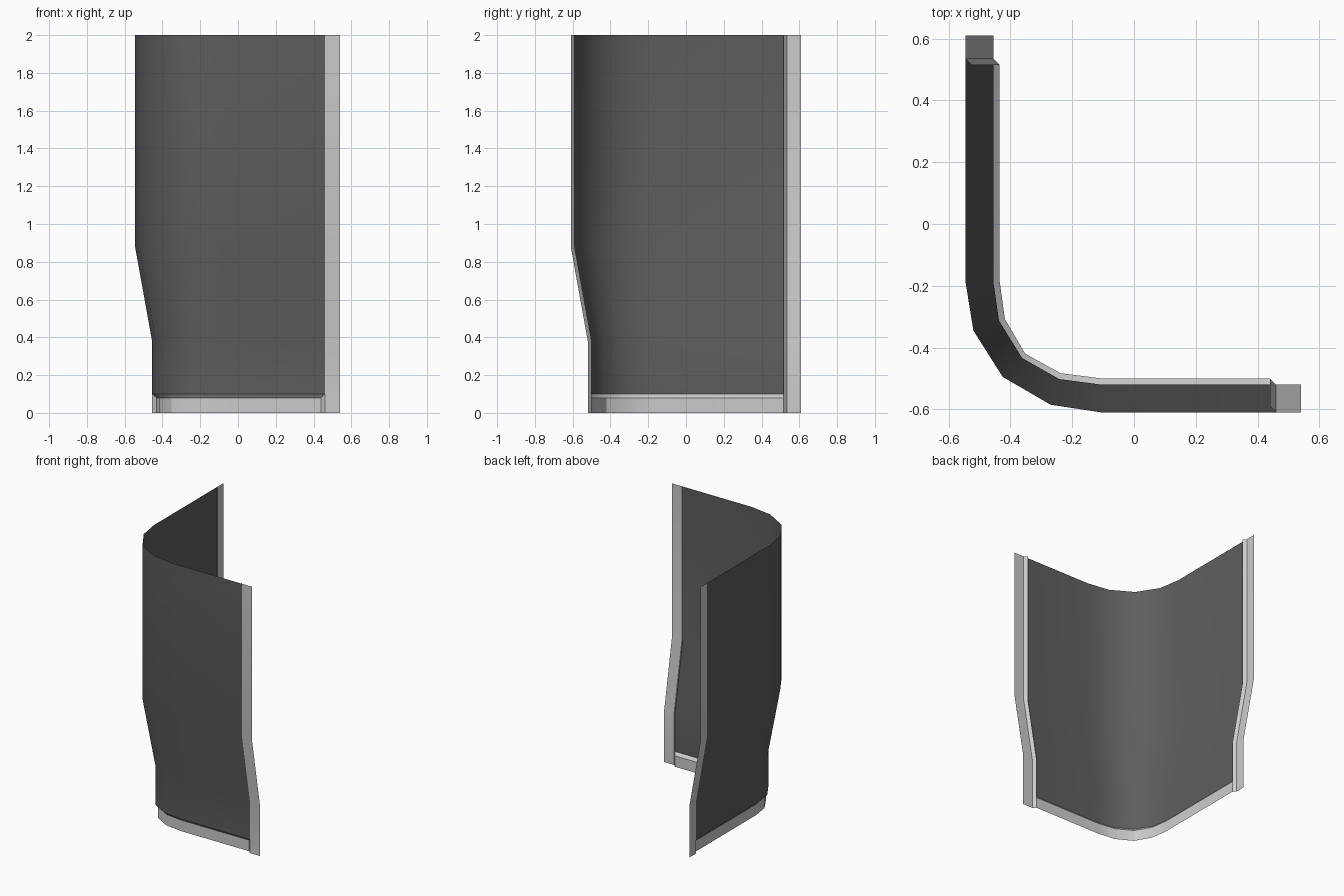
import bpy, math

if "Cube" in bpy.data.objects:
    bpy.data.objects.remove(bpy.data.objects["Cube"])

dark = bpy.data.materials.new("dark_panel")
dark.diffuse_color = (0.11, 0.11, 0.11, 1)
dark.use_nodes = True
dark.node_tree.nodes["Principled BSDF"].inputs["Base Color"].default_value = dark.diffuse_color


def loft(name, rows, mat=None):
    """Skin equal-length rows of points into one open sheet."""
    n = len(rows[0])
    verts = [p for r in rows for p in r]
    faces = [(i * n + j, i * n + j + 1, (i + 1) * n + j + 1, (i + 1) * n + j)
             for i in range(len(rows) - 1) for j in range(n - 1)]
    me = bpy.data.meshes.new(name)
    me.from_pydata(verts, [], faces)
    ob = bpy.data.objects.new(name, me)
    bpy.context.collection.objects.link(ob)
    if mat:
        me.materials.append(mat)
    bpy.context.view_layer.objects.active = ob
    ob.select_set(True)
    bpy.ops.object.shade_smooth_by_angle(angle=math.radians(30))
    ob.select_set(False)


def at(path, z):
    return [(x, y, z) for x, y in path]


# Plan paths of the corner: flared top, narrow base, recessed trim
upper = [(-0.545, 0.535), (-0.545, -0.19), (-0.52, -0.345), (-0.425, -0.495),
         (-0.27, -0.585), (-0.105, -0.61), (0.46, -0.61)]
lower = [(-0.455, 0.535), (-0.455, -0.19), (-0.437, -0.313), (-0.362, -0.434),
         (-0.242, -0.502), (-0.105, -0.52), (0.46, -0.52)]
trim = [(-0.435, 0.515), (-0.435, -0.185), (-0.418, -0.308), (-0.352, -0.42),
        (-0.238, -0.483), (-0.105, -0.50), (0.44, -0.50)]

# Main dark curved wall
loft("wall_panel", [at(lower, 0.1), at(lower, 0.38), at(upper, 0.88), at(upper, 2)], dark)

# Light trim under the wall, with a chamfered ledge
loft("bottom_trim", [at(trim, 0), at(trim, 0.08), at(lower, 0.1)])

# Light upright frames with a slanted lip behind the wall
levels = [(0, 0.09), (0.38, 0.09), (0.88, 0), (2, 0)]
loft("front_edge_frame", [[(0.44, -0.59 + d, z), (0.46, -0.61 + d, z), (0.54, -0.61 + d, z)]
                          for z, d in levels])
loft("side_edge_frame", [[(-0.545 + d, 0.61, z), (-0.545 + d, 0.535, z), (-0.525 + d, 0.515, z)]
                         for z, d in levels])
